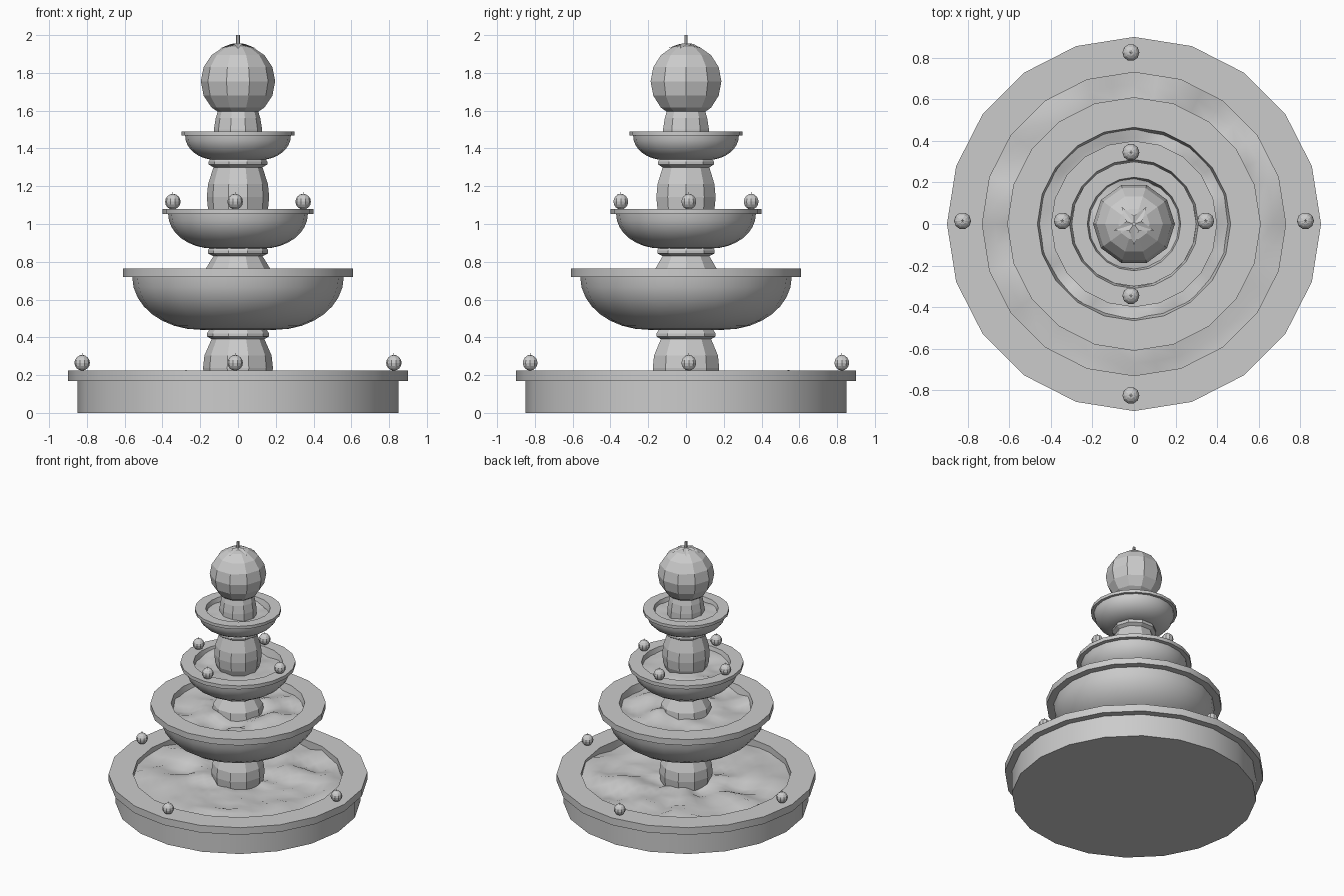
import bpy
import bmesh
from math import sin, cos, pi, sqrt
from mathutils import Vector, noise

cube = bpy.data.objects.get("Cube")
if cube:
    bpy.data.objects.remove(cube)


def finish(name, bm, smooth=True):
    bmesh.ops.recalc_face_normals(bm, faces=bm.faces)
    mesh = bpy.data.meshes.new(name)
    bm.to_mesh(mesh)
    bm.free()
    obj = bpy.data.objects.new(name, mesh)
    bpy.context.collection.objects.link(obj)
    if smooth:
        bpy.ops.object.select_all(action='DESELECT')
        obj.select_set(True)
        bpy.context.view_layer.objects.active = obj
        bpy.ops.object.shade_smooth_by_angle(angle=pi / 6)
    return obj


def lathe(name, profile, sides, center=(0, 0), smooth=True):
    """Revolve (radius, height) points; a zero radius becomes a single pole."""
    bm = bmesh.new()
    rings = []
    for r, z in profile:
        count = sides if r > 0 else 1
        rings.append([bm.verts.new((center[0] + r * cos(2 * pi * i / sides),
                                    center[1] + r * sin(2 * pi * i / sides), z))
                      for i in range(count)])
    for a, b in zip(rings, rings[1:]):
        for i in range(sides):
            j = (i + 1) % sides
            corners = [a[i % len(a)], a[j % len(a)], b[j % len(b)], b[i % len(b)]]
            bm.faces.new(list(dict.fromkeys(corners)))
    return finish(name, bm, smooth)


def bowl(name, bottom, top, foot, belly, rim, lip, opening):
    """Rounded bowl with an overhanging rim and a hollow inside."""
    shoulder = top - lip
    steps = 8
    outer = [(foot + (belly - foot) * sin(t), bottom + (shoulder - bottom) * (1 - cos(t)))
             for t in (pi / 2 * k / steps for k in range(steps + 1))]
    depth = (top - bottom) * 0.6
    lathe(name, [(0, bottom)] + outer
          + [(rim, shoulder), (rim, top), (opening, top),
             (opening * 0.95, top - depth * 0.5), (opening * 0.7, top - depth), (0, top - depth)], 20)


def water(name, radius, level, height, seed):
    """Rippled disc of water."""
    obj = lathe(name, [(radius * k / 12, level) for k in range(13)], 40)
    for v in obj.data.vertices:
        p = Vector((v.co.x * 5, v.co.y * 5, seed))
        v.co.z += height * (noise.noise(p) + 0.4 * noise.noise(p * 2))
    obj.data.update()


def column(name, bottom, top, base, belly, neck, collar):
    """Ten-sided baluster with a collar under the bowl above."""
    h = top - bottom
    lathe(name, [(0, bottom), (base, bottom), (belly * 0.96, bottom + h * 0.22),
                 (belly, bottom + h * 0.42), (belly * 0.96, bottom + h * 0.62),
                 (neck, top - 0.04), (collar, top - 0.025), (collar, top - 0.01),
                 (collar * 0.92, top + 0.01), (0, top + 0.01)], 10, smooth=False)


def fruit(name, x, y, z, r):
    """Faceted ball with a five-pointed leaf cap and a stem."""
    n = 8
    ball = [(r * sin(pi * k / n) if 0 < k < n else 0, z - r * cos(pi * k / n))
            for k in range(n + 1)]
    lathe(name, ball, 10, (x, y), smooth=False)
    bm = bmesh.new()
    peak = bm.verts.new((x, y, z + r * 1.02))
    star = []
    for i in range(10):
        d = r * (0.2 if i % 2 else 0.52)
        a = -pi / 2 + pi * i / 5
        star.append(bm.verts.new((x + d * cos(a), y + d * sin(a),
                                  z + 1.03 * sqrt(r * r - d * d))))
    for i in range(10):
        bm.faces.new((peak, star[i], star[(i + 1) % 10]))
    finish(name + "_leaves", bm, False)
    s = r * 0.05
    lathe(name + "_stem", [(0, z + r * 0.95), (s, z + r * 0.95),
                           (s, z + r * 1.25), (0, z + r * 1.25)], 6, (x, y))


# Ground basin
lathe("basin", [(0, 0), (0.85, 0), (0.85, 0.17), (0.9, 0.17), (0.9, 0.225),
                (0.73, 0.225), (0.73, 0.1), (0, 0.1)], 20)

# Stacked bowls
bowl("large_bowl", 0.44, 0.765, 0.2, 0.56, 0.61, 0.045, 0.465)
bowl("middle_bowl", 0.87, 1.08, 0.13, 0.37, 0.4, 0.027, 0.31)
bowl("small_bowl", 1.34, 1.49, 0.12, 0.28, 0.3, 0.022, 0.225)

# Water in each level
water("basin_water", 0.73, 0.185, 0.05, 1)
water("large_bowl_water", 0.455, 0.72, 0.05, 4)
water("middle_bowl_water", 0.3, 1.045, 0.03, 7)
water("small_bowl_water", 0.218, 1.46, 0.025, 9)

# Columns between levels
column("lower_column", 0.1, 0.43, 0.15, 0.185, 0.14, 0.165)
column("middle_column", 0.58, 0.87, 0.14, 0.18, 0.13, 0.16)
column("upper_column", 1.0, 1.34, 0.13, 0.165, 0.13, 0.155)
lathe("finial_neck", [(0, 1.41), (0.13, 1.41), (0.128, 1.5), (0.118, 1.56),
                      (0.1, 1.62), (0, 1.62)], 10, smooth=False)

# Ball on top and small fruits around two rims
fruit("finial_ball", 0, 0, 1.755, 0.197)
for level, dist, height in (("basin", 0.825, 0.265), ("middle_bowl", 0.345, 1.118)):
    for side, dx, dy in (("left", 1, 0), ("right", -1, 0), ("back", 0, 1), ("front", 0, -1)):
        shift = 0.015
        fruit(f"{level}_{side}_fruit", dx * dist - shift * abs(dy),
              dy * dist + shift * abs(dx), height, 0.041)
